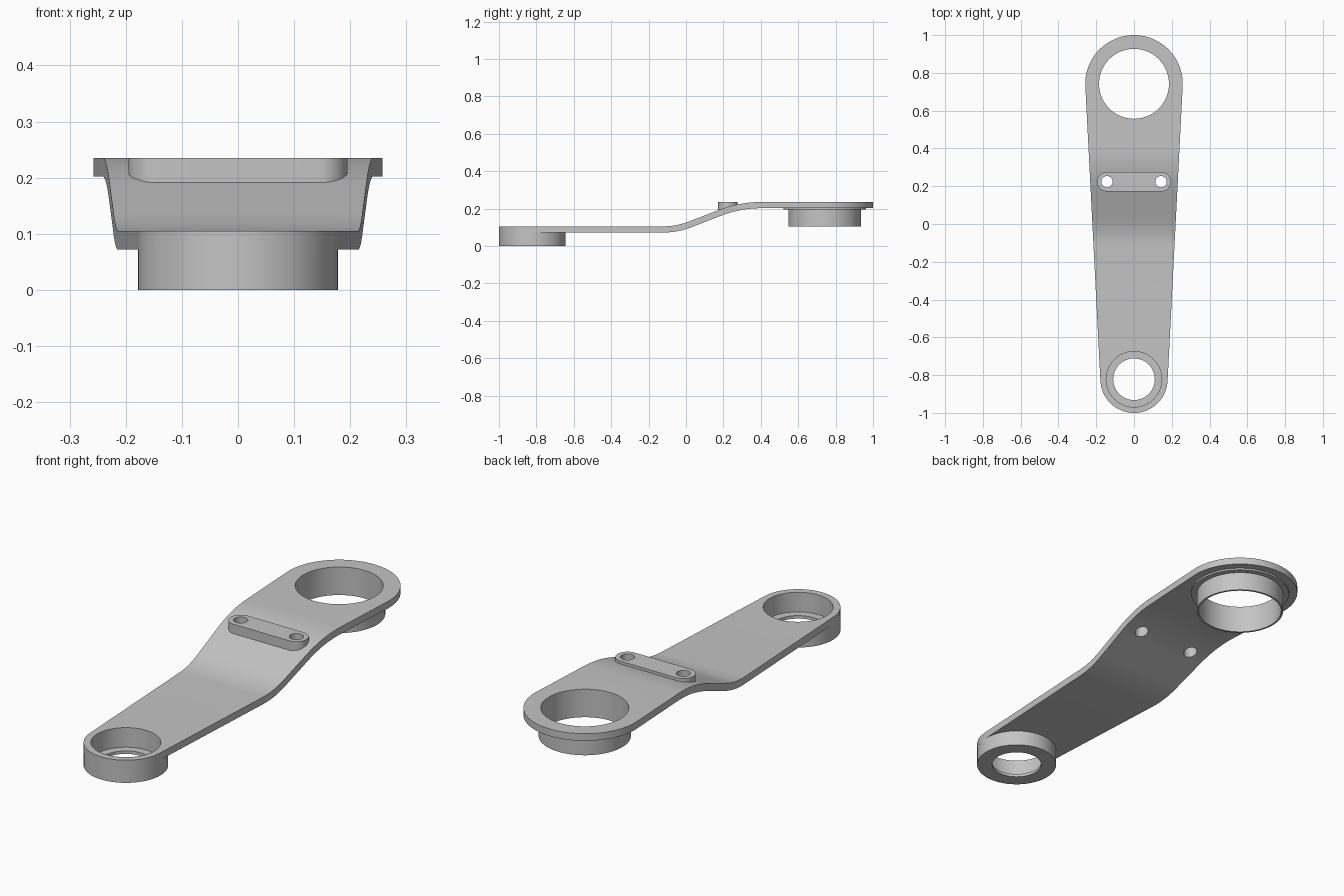
import bpy
import bmesh
from math import cos, sin, pi, asin, tan

cube = bpy.data.objects.get("Cube")
if cube:
    bpy.data.objects.remove(cube)

# Shared dimensions
BIG_Y, BIG_R, BIG_HOLE = 0.742, 0.258, 0.185
SMALL_Y, SMALL_R, SMALL_HOLE = -0.822, 0.178, 0.147
LOW, HIGH, THICK = 0.105, 0.235, 0.033
BOLT_X, BOLT_Y, BOLT_R = 0.143, 0.224, 0.03
SEG = 96

# Single grey metal
metal = bpy.data.materials.new("grey metal")
metal.use_nodes = True
grey = (0.55, 0.55, 0.55, 1)
metal.diffuse_color = grey
metal.node_tree.nodes["Principled BSDF"].inputs["Base Color"].default_value = grey


def finish(bm, name):
    bmesh.ops.recalc_face_normals(bm, faces=bm.faces[:])
    mesh = bpy.data.meshes.new(name)
    bm.to_mesh(mesh)
    bm.free()
    mesh.materials.append(metal)
    obj = bpy.data.objects.new(name, mesh)
    bpy.context.collection.objects.link(obj)
    bpy.ops.object.select_all(action='DESELECT')
    obj.select_set(True)
    bpy.context.view_layer.objects.active = obj
    bpy.ops.object.shade_smooth_by_angle(angle=pi / 6)
    return obj


def arc(cx, cy, r, a0, a1, n):
    return [(cx + r * cos(a0 + (a1 - a0) * i / n),
             cy + r * sin(a0 + (a1 - a0) * i / n)) for i in range(n + 1)]


def circle(cx, cy, r, n=SEG):
    return arc(cx, cy, r, 0, 2 * pi, n)[:-1]


def slab(name, loops, top, bottom, cuts):
    """Fill an outline with holes, slice it along y, and give it curved top and bottom."""
    bm = bmesh.new()
    for loop in loops:
        vs = [bm.verts.new((x, y, 0)) for x, y in loop]
        for a, b in zip(vs, vs[1:] + vs[:1]):
            bm.edges.new((a, b))
    bmesh.ops.triangle_fill(bm, edges=bm.edges[:], use_beauty=True, normal=(0, 0, 1))
    for y in cuts:
        bmesh.ops.bisect_plane(bm, geom=bm.verts[:] + bm.edges[:] + bm.faces[:], dist=1e-5,
                               plane_co=(0, y, 0), plane_no=(0, 1, 0))
    lower = bm.verts[:]
    ext = bmesh.ops.extrude_face_region(bm, geom=bm.faces[:], use_keep_orig=True)
    upper = [v for v in ext["geom"] if isinstance(v, bmesh.types.BMVert)]
    for v in lower:
        v.co.z = bottom(v.co.y)
    for v in upper:
        v.co.z = top(v.co.y)
    return finish(bm, name)


def lathe(name, cy, profile):
    """Revolve a closed radius/height profile about a vertical axis."""
    bm = bmesh.new()
    rings = [[bm.verts.new((x, y, z)) for x, y in circle(0, cy, r)] for r, z in profile]
    for a, b in zip(rings, rings[1:] + rings[:1]):
        for i in range(SEG):
            j = (i + 1) % SEG
            bm.faces.new((a[i], a[j], b[j], b[i]))
    return finish(bm, name)


# S-bend: lower arc, straight ramp, upper arc
Y0, Y1, Y2, Y3 = -0.12, 0.02, 0.17, 0.40
SLOPE = (HIGH - LOW) / ((Y1 - Y0) / 2 + (Y2 - Y1) + (Y3 - Y2) / 2)


def slope_at(y):
    if y <= Y0 or y >= Y3:
        return 0.0
    return SLOPE * min(1, (y - Y0) / (Y1 - Y0), (Y3 - y) / (Y3 - Y2))


def arm_top(y):
    if y <= Y0:
        return LOW
    if y >= Y3:
        return HIGH
    if y < Y1:
        return LOW + SLOPE * (y - Y0) ** 2 / (2 * (Y1 - Y0))
    if y > Y2:
        return HIGH - SLOPE * (Y3 - y) ** 2 / (2 * (Y3 - Y2))
    return LOW + SLOPE * ((Y1 - Y0) / 2 + y - Y1)


def arm_bottom(y):
    return arm_top(y) - THICK * (1 + slope_at(y) ** 2) ** 0.5


# Tapered arm: two end circles joined by their common tangents
tilt = asin((BIG_R - SMALL_R) / (BIG_Y - SMALL_Y))
outline = (arc(0, BIG_Y, BIG_R, -tilt, pi + tilt, SEG // 2)
           + arc(0, SMALL_Y, SMALL_R, pi + tilt, 2 * pi - tilt, SEG // 2))
bolt_holes = [circle(s * BOLT_X, BOLT_Y, BOLT_R, 32) for s in (-1, 1)]
bend_cuts = [Y0 + (Y3 - Y0) * i / 26 for i in range(27)]
slab("bent_arm",
     [outline, circle(0, BIG_Y, BIG_HOLE), circle(0, SMALL_Y, SMALL_HOLE)] + bolt_holes,
     arm_top, arm_bottom, bend_cuts)

# Rounded pad with two bolt holes on the bend
PAD_R, PAD_X = 0.052, 0.143
pad = (arc(PAD_X, BOLT_Y, PAD_R, -pi / 2, pi / 2, 24)
       + arc(-PAD_X, BOLT_Y, PAD_R, pi / 2, 3 * pi / 2, 24))
slab("bolt_pad", [pad] + bolt_holes, lambda y: HIGH,
     lambda y: arm_top(y) - 0.006, bend_cuts)

# Cup with an inner ledge under the small end
low_z = LOW - THICK
lathe("small_cup", SMALL_Y, [
    (SMALL_R, low_z), (SMALL_R, 0), (0.11, 0), (0.11, 0.014),
    (SMALL_HOLE, 0.014), (SMALL_HOLE, low_z)])

# Thin sleeve with a shallow collar under the big end
high_z = HIGH - THICK
lathe("big_sleeve", BIG_Y, [
    (0.22, high_z), (0.22, high_z - 0.008), (0.194, high_z - 0.008),
    (0.194, 0.105), (BIG_HOLE, 0.105), (BIG_HOLE, high_z)])
